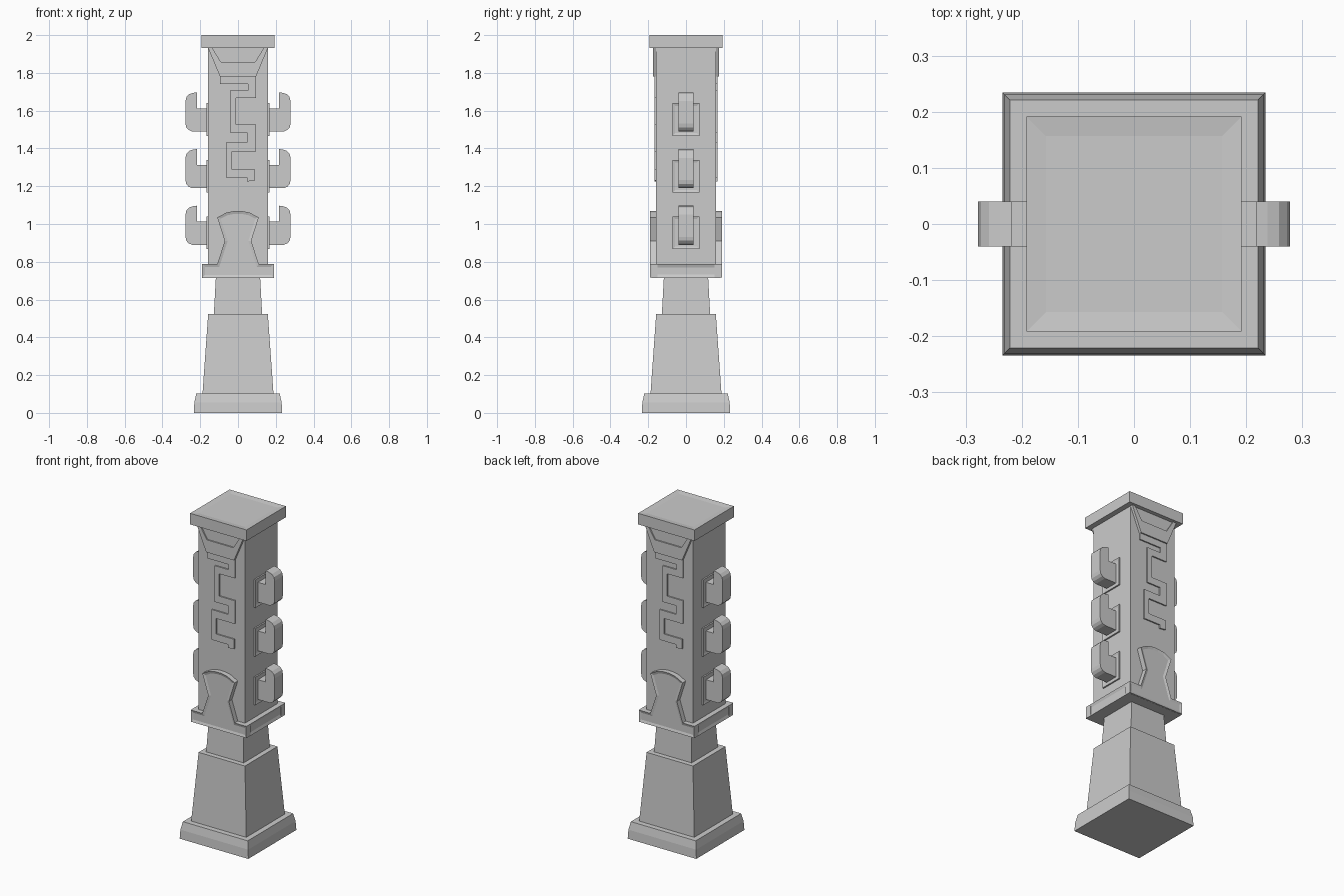
import bpy, bmesh, math
from mathutils import Matrix

if "Cube" in bpy.data.objects:
    bpy.data.objects.remove(bpy.data.objects["Cube"])


def finish(name, bm, turn=0.0):
    bmesh.ops.recalc_face_normals(bm, faces=bm.faces)
    bmesh.ops.rotate(bm, verts=bm.verts, cent=(0, 0, 0), matrix=Matrix.Rotation(turn, 3, 'Z'))
    me = bpy.data.meshes.new(name)
    bm.to_mesh(me)
    bm.free()
    ob = bpy.data.objects.new(name, me)
    bpy.context.collection.objects.link(ob)
    return ob


def sink(bm, test, margin, depth):
    """Inset and recess every face whose normal passes the test."""
    bmesh.ops.recalc_face_normals(bm, faces=bm.faces)
    bm.normal_update()
    faces = [f for f in bm.faces if test(f.normal)]
    bmesh.ops.inset_individual(bm, faces=faces, thickness=margin, depth=-depth,
                               use_even_offset=True)


def square_stack(rings):
    """Closed square column from (half width x, half width y, z) rings."""
    bm = bmesh.new()
    loops = [[bm.verts.new((sx * hx, sy * hy, z))
              for sx, sy in ((-1, -1), (1, -1), (1, 1), (-1, 1))] for hx, hy, z in rings]
    for a, b in zip(loops, loops[1:]):
        for i in range(4):
            j = (i + 1) % 4
            bm.faces.new((a[i], a[j], b[j], b[i]))
    bm.faces.new(loops[0][::-1])
    bm.faces.new(loops[-1])
    return bm


def prism(outline, y0, y1, dz=0.0):
    """Extrude an x-z outline between y0 and y1."""
    bm = bmesh.new()
    a = [bm.verts.new((x, y0, z + dz)) for x, z in outline]
    b = [bm.verts.new((x, y1, z + dz)) for x, z in outline]
    n = len(a)
    for i in range(n):
        j = (i + 1) % n
        bm.faces.new((a[i], a[j], b[j], b[i]))
    bm.faces.new(a)
    bm.faces.new(b[::-1])
    return bm


# Column: foot, pedestal, neck and shaft
finish("foot", square_stack([(.234, .234, 0), (.231, .231, .055), (.221, .221, .103)]))
finish("pedestal", square_stack([(.188, .188, .10), (.158, .158, .523)]))
finish("neck", square_stack([(.128, .128, .52), (.117, .117, .72)]))
finish("shaft", square_stack([(.159, .159, .78), (.159, .159, 1.94)]))

# Collar with sunken side panels
bm = square_stack([(.19, .183, .715), (.19, .183, .788)])
sink(bm, lambda n: abs(n.x) > .9, .017, .006)
finish("collar", bm)

# Cap slab with a very shallow dished top
bm = square_stack([(.192, .192, 1.932), (.192, .192, 2.0)])
sink(bm, lambda n: n.z > .9, .035, .004)
finish("cap", bm)

# Outlines of the carved ornaments (x, z)
waist = [(.11, .788), (.07, .91), (.11, 1.035), (.06, 1.061), (.02, 1.069)]
apron = ([(-.189, .716), (.189, .716), (.189, .788)] + waist
         + [(-x, z) for x, z in waist[::-1]] + [(-.189, .788)])
left = [(-.159, 1.935), (-.095, 1.78), (-.095, 1.74), (.053, 1.74), (.053, 1.708),
        (-.042, 1.708), (-.042, 1.485), (.048, 1.485), (.048, 1.432), (-.064, 1.432),
        (-.064, 1.246), (.048, 1.246), (.048, 1.225)]
right = [(.09, 1.23), (.09, 1.289), (-.032, 1.289), (-.032, 1.385), (.095, 1.385),
         (.095, 1.528), (-.011, 1.528), (-.011, 1.666), (.095, 1.666), (.095, 1.78),
         (.159, 1.935)]
brow = [(-.16, 1.935), (-.095, 1.78), (.095, 1.78), (.16, 1.935),
        (.138, 1.935), (.09, 1.857), (-.09, 1.857), (-.138, 1.935)]
hook = [(.15, 0), (.243, 0), (.262, .008), (.274, .022), (.278, .042), (.278, .160),
        (.273, .182), (.258, .197), (.238, .204), (.217, .207), (.217, .122), (.15, .122)]

for side, turn in (("front", 0), ("back", math.pi)):
    # Waisted apron panel rising from the collar, with a thin rim
    bm = prism(apron, -.19, -.15)
    sink(bm, lambda n: n.y < -.9, .015, .005)
    finish(side + "_apron", bm, turn)
    # Meandering relief and raised border at its top
    finish(side + "_meander", prism(left + right, -.167, -.15), turn)
    finish(side + "_brow", prism(brow, -.175, -.15), turn)

for side, turn in (("right", 0), ("left", math.pi)):
    for i in range(3):
        z = .89 + .3 * i
        # Mounting plate with sunken face, and upturned hook
        plate = [(.15, -.023), (.168, -.023), (.168, .15), (.15, .15)]
        bm = prism(plate, -.071, .071, z)
        sink(bm, lambda n: n.x > .9, .014, .004)
        finish(f"{side}_plate_{i + 1}", bm, turn)
        finish(f"{side}_hook_{i + 1}", prism(hook, -.04, .04, z), turn)
